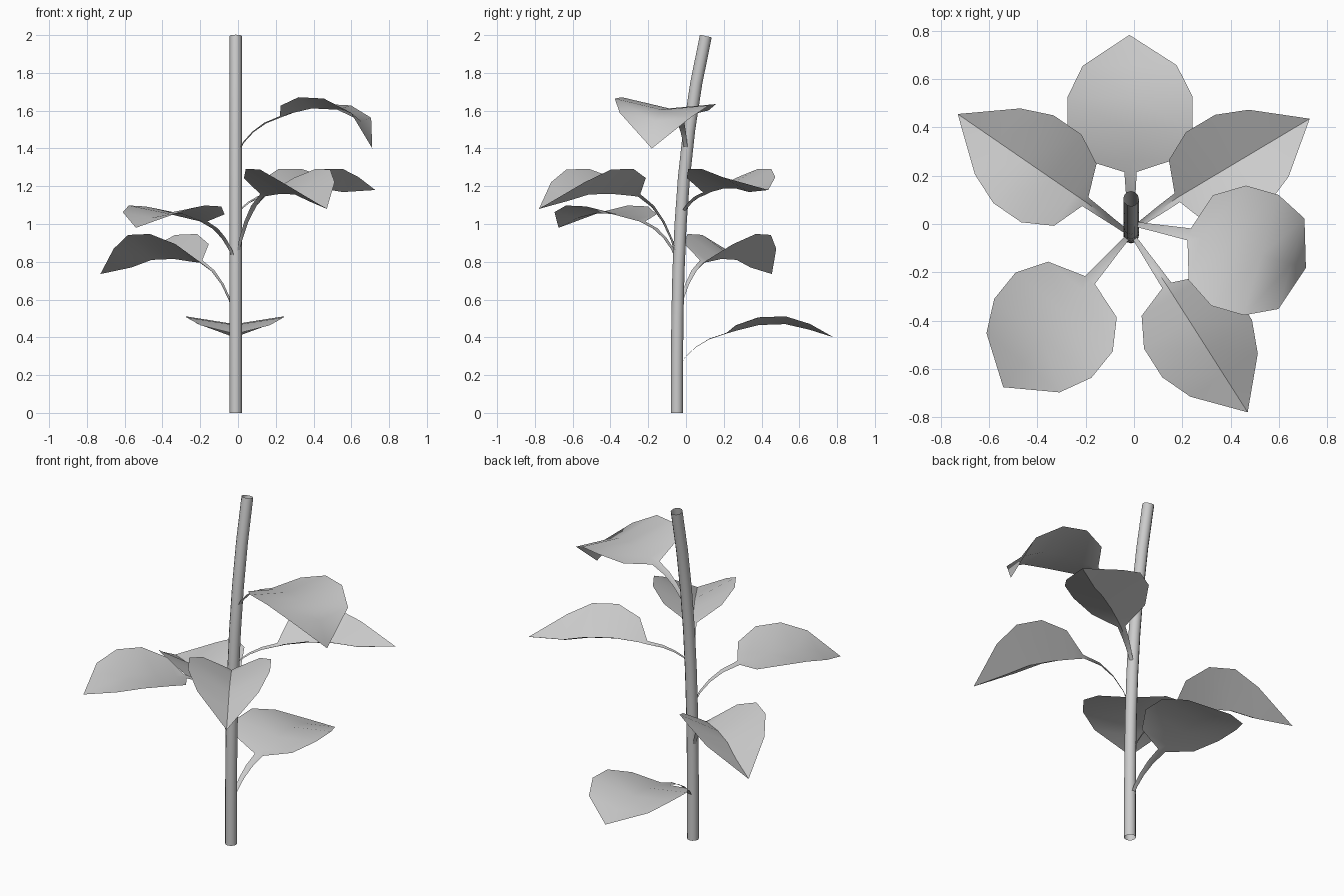
import bpy
import math
from mathutils import Vector

if "Cube" in bpy.data.objects:
    bpy.data.objects.remove(bpy.data.objects["Cube"])


def make_object(name, verts, faces, angle):
    mesh = bpy.data.meshes.new(name)
    mesh.from_pydata(verts, [], faces)
    mesh.update()
    obj = bpy.data.objects.new(name, mesh)
    bpy.context.collection.objects.link(obj)
    bpy.ops.object.select_all(action='DESELECT')
    obj.select_set(True)
    bpy.context.view_layer.objects.active = obj
    bpy.ops.object.shade_smooth_by_angle(angle=math.radians(angle))
    return obj


STEM_X = -0.012


def stem_y(z):
    # the stem starts upright and leans back more and more towards the top
    return -0.048 + 0.154 * (z / 2) ** 3


# Stem: bent tube, open at both ends
SIDES, RINGS, RADIUS, TOP = 12, 8, 0.032, 1.995
verts, faces = [], []
for i in range(RINGS + 1):
    z = TOP * i / RINGS
    lean = math.atan(0.058 * z * z)
    for k in range(SIDES):
        a = 2 * math.pi * k / SIDES
        v = RADIUS * math.sin(a)
        verts.append((STEM_X + RADIUS * math.cos(a),
                      stem_y(z) + v * math.cos(lean),
                      z - v * math.sin(lean)))
for i in range(RINGS):
    for k in range(SIDES):
        a, b = i * SIDES + k, i * SIDES + (k + 1) % SIDES
        faces.append((a, b, b + SIDES, a + SIDES))
make_object("stem", verts, faces, 40)

# Leaf pattern: blade stations (distance past blade start, half width)
BLADE = [(0.0, 0.026), (0.05, 0.185), (0.17, 0.262), (0.31, 0.262), (0.44, 0.197)]
# Stalk arc: (fraction of reach, fraction of rise, half width)
STALK = [(0.06, 0.0, 0.010), (0.17, 0.27, 0.012), (0.38, 0.57, 0.015), (0.65, 0.82, 0.020)]


def leaf(name, yaw, foot, axis_y, start, tip, scale, fold, roll, rib):
    """One folded sheet: stalk ribbon widening into a blade with a V along the midrib."""
    yaw, fold = math.radians(yaw), math.radians(fold)
    along = Vector((math.cos(yaw), math.sin(yaw), 0))
    side = Vector((-along.y, along.x, 0))
    origin = Vector((STEM_X, axis_y, 0))
    shift = Vector((0, stem_y(foot) - axis_y, 0))  # brings the stalk foot to the stem
    rows = [(f * start, foot + g * (rib[0] - foot), w, 1 - f) for f, g, w in STALK]
    rows += [(start + d, z, w * scale, 0) for (d, w), z in zip(BLADE, rib)]
    verts, faces = [], []
    for r, z, w, m in rows:
        for sign in (-1, 0, 1):
            s = sign * w * math.cos(fold)
            h = z + w * math.sin(fold) * abs(sign) + roll * s
            verts.append(origin + shift * m + along * r + side * s + Vector((0, 0, h)))
    for i in range(len(rows) - 1):
        for k in (0, 1):
            a = 3 * i + k
            faces.append((a, a + 3, a + 4, a + 1))
    # pointed tip
    verts.append(origin + along * tip + Vector((0, 0, rib[-1])))
    n = len(verts) - 1
    faces += [(n - 3, n, n - 2), (n - 2, n, n - 1)]
    make_object(name, verts, faces, 50)


# yaw, foot height, blade axis y, blade start, tip reach, scale, fold, roll, midrib heights
LEAVES = [
    (90.5, 0.25, -0.045, 0.26, 0.827, 1, 9, 0, (0.42, 0.435, 0.465, 0.47, 0.44, 0.40)),
    (145.5, 0.52, -0.038, 0.23, 0.87, 0.98, 31, 0, (0.795, 0.80, 0.815, 0.81, 0.77, 0.735)),
    (-129, 0.81, -0.022, 0.27, 0.84, 1, 9, 0, (1.01, 1.022, 1.052, 1.057, 1.032, 0.98)),
    (-57.5, 0.82, -0.022, 0.275, 0.897, 0.98, 31, 0, (1.145, 1.15, 1.16, 1.156, 1.122, 1.08)),
    (30.8, 1.05, -0.005, 0.222, 0.86, 0.91, 26, 0, (1.157, 1.17, 1.187, 1.187, 1.169, 1.18)),
    (-16, 1.38, 0.026, 0.25, 0.752, 1, 9, -0.07, (1.565, 1.585, 1.612, 1.605, 1.545, 1.40)),
]
for i, args in enumerate(LEAVES, 1):
    leaf(f"leaf_{i}", *args)
